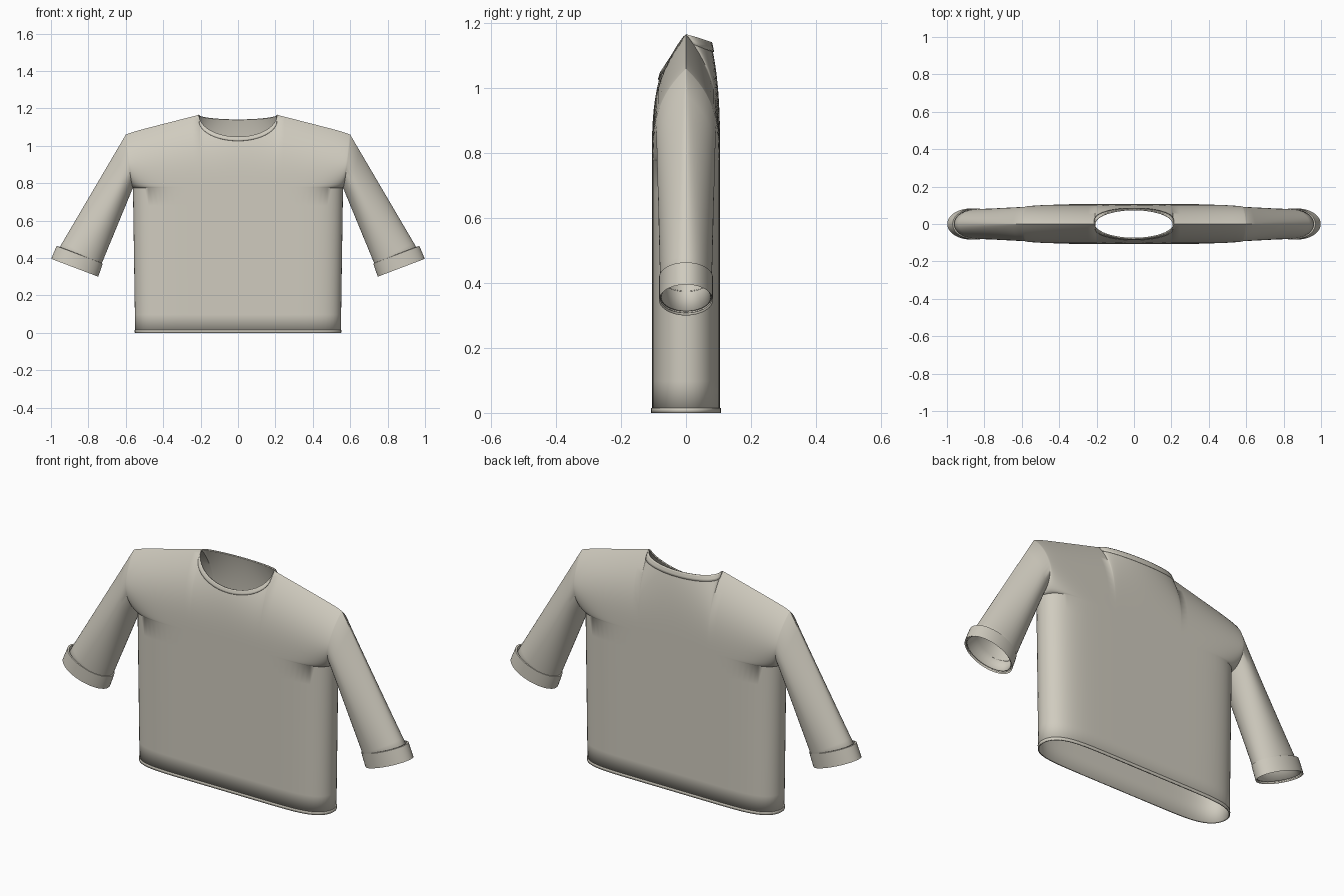
import bpy, bmesh
from math import sin, cos, pi, sqrt
from mathutils import Vector

cube = bpy.data.objects.get("Cube")
if cube:
    bpy.data.objects.remove(cube)

cloth = bpy.data.materials.new("warm_grey_cloth")
COLOUR = (0.63, 0.60, 0.52, 1)
cloth.diffuse_color = COLOUR
cloth.use_nodes = True
cloth.node_tree.nodes["Principled BSDF"].inputs["Base Color"].default_value = COLOUR

UNDERARM, NECK, TIP = 0.775, 0.21, 0.60
NECK_COLS, SHOULDER_COLS, ROWS = 12, 16, 20


def top_point(i, side):
    """Neckline, then shoulder seam, from the centre out to the shoulder tip."""
    if i <= NECK_COLS:
        a = i / NECK_COLS * pi / 2
        drop = 0.118 if side < 0 else 0.025
        return NECK * sin(a), 0.077 * cos(a), 1.165 - drop * cos(a)
    v = sin((i - NECK_COLS) / SHOULDER_COLS * pi / 2)
    return NECK + (TIP - NECK) * v, 0, 1.165 - 0.1 * v - 0.006 * v ** 12


def flank(i, side):
    """Share of the full width and depth for a column of the straight torso."""
    f = top_point(i, side)[0] / TIP
    return f, sqrt(max(0, 1 - f ** 8))


def torso(i, z, side, grow=0):
    f, depth = flank(i, side)
    return Vector((f * (0.55 + 0.015 * z + grow), side * depth * (0.105 + grow), z))


def yoke(i, s, side):
    """Chest panel from underarm level (s=0) to neckline or shoulder (s=1)."""
    f, depth = flank(i, side)
    tx, ty, tz = top_point(i, side)
    low = torso(i, UNDERARM, side)
    opening = sqrt(1 - (1 - min(1, s / 0.5)) ** 2)
    base = 0.105 * (depth + (1 - depth) * opening * 0.96)
    y = ty * s ** 3 + base * (1 - s ** 3)
    return Vector((low.x + (tx - low.x) * s ** 0.7, side * y, low.z + (tz - low.z) * s))


# Cuff frame: centre of the opening, its width direction and sleeve axis
CUFF = Vector((0.873, 0, 0.3475))
WIDE = Vector((0.935, 0, 0.355))
DOWN = Vector((0.355, 0, -0.935))


def cuff_point(a, side, up, width, depth):
    return CUFF - DOWN * up - WIDE * width * cos(a) + Vector((0, side * depth * sin(a), 0))


def sheet(bm, rows, sx):
    grid = [[bm.verts.new((p.x * sx, p.y, p.z)) for p in row] for row in rows]
    for r0, r1 in zip(grid, grid[1:]):
        for k in range(len(r0) - 1):
            bm.faces.new((r0[k], r0[k + 1], r1[k + 1], r1[k]))


def finish(name, quarter, thickness, offset):
    """Mirror quarter sheets into a whole part and give it cloth thickness."""
    bm = bmesh.new()
    for sx in (1, -1):
        for side in (-1, 1):
            for rows in quarter(side):
                sheet(bm, rows, sx)
    bmesh.ops.remove_doubles(bm, verts=bm.verts, dist=0.0004)
    bmesh.ops.dissolve_degenerate(bm, edges=bm.edges, dist=0.0001)
    bmesh.ops.recalc_face_normals(bm, faces=bm.faces)
    front = min(bm.faces, key=lambda f: f.calc_center_median().y)
    if front.normal.y > 0:
        bmesh.ops.reverse_faces(bm, faces=bm.faces)
    mesh = bpy.data.meshes.new(name)
    bm.to_mesh(mesh)
    bm.free()
    mesh.materials.append(cloth)
    ob = bpy.data.objects.new(name, mesh)
    bpy.context.collection.objects.link(ob)
    bpy.ops.object.select_all(action='DESELECT')
    ob.select_set(True)
    bpy.context.view_layer.objects.active = ob
    bpy.ops.object.shade_smooth_by_angle(angle=0.9)
    mod = ob.modifiers.new("cloth_thickness", 'SOLIDIFY')
    mod.thickness = thickness
    mod.offset = offset


LAST = NECK_COLS + SHOULDER_COLS
COLUMNS = range(LAST + 1)
ANGLES = [pi * j / ROWS for j in range(ROWS + 1)]


# Torso, yoke and sleeves share one continuous shell
def shell(side):
    body = [[torso(i, UNDERARM * k / 8, side) for i in COLUMNS] for k in range(9)]
    chest = [[yoke(i, (1 - cos(a)) / 2, side) for i in COLUMNS] for a in ANGLES]
    armhole = [yoke(LAST, (1 - cos(a)) / 2, side) for a in ANGLES]
    wrist = [cuff_point(a, side, 0.01, 0.125, 0.079) for a in ANGLES]
    sleeve = [[p.lerp(q, k / 8) for p, q in zip(armhole, wrist)] for k in range(9)]
    return body, chest, sleeve


# Turned-up cuffs: band, upper lip and lower lip
def cuffs(side):
    profile = ((0.005, 0.126, 0.079), (0, 0.134, 0.083), (0.035, 0.1335, 0.083),
               (0.074, 0.132, 0.083), (0.076, 0.122, 0.079))
    return [[[cuff_point(a, side, *p) for a in ANGLES] for p in profile]]


# Narrow rib following the neckline
def collar(side):
    return [[[yoke(i, s, side) for i in range(NECK_COLS + 1)]
             for s in (0.92, 0.95, 0.98, 1)]]


# Bottom hem
def hem(side):
    return [[[torso(i, z, side, 0.002) for i in COLUMNS] for z in (0, 0.008, 0.015)]]


finish("shirt_shell", shell, 0.004, -1)
finish("sleeve_cuffs", cuffs, 0.002, -1)
finish("neck_rib", collar, 0.007, 0)
finish("bottom_hem", hem, 0.004, -1)
